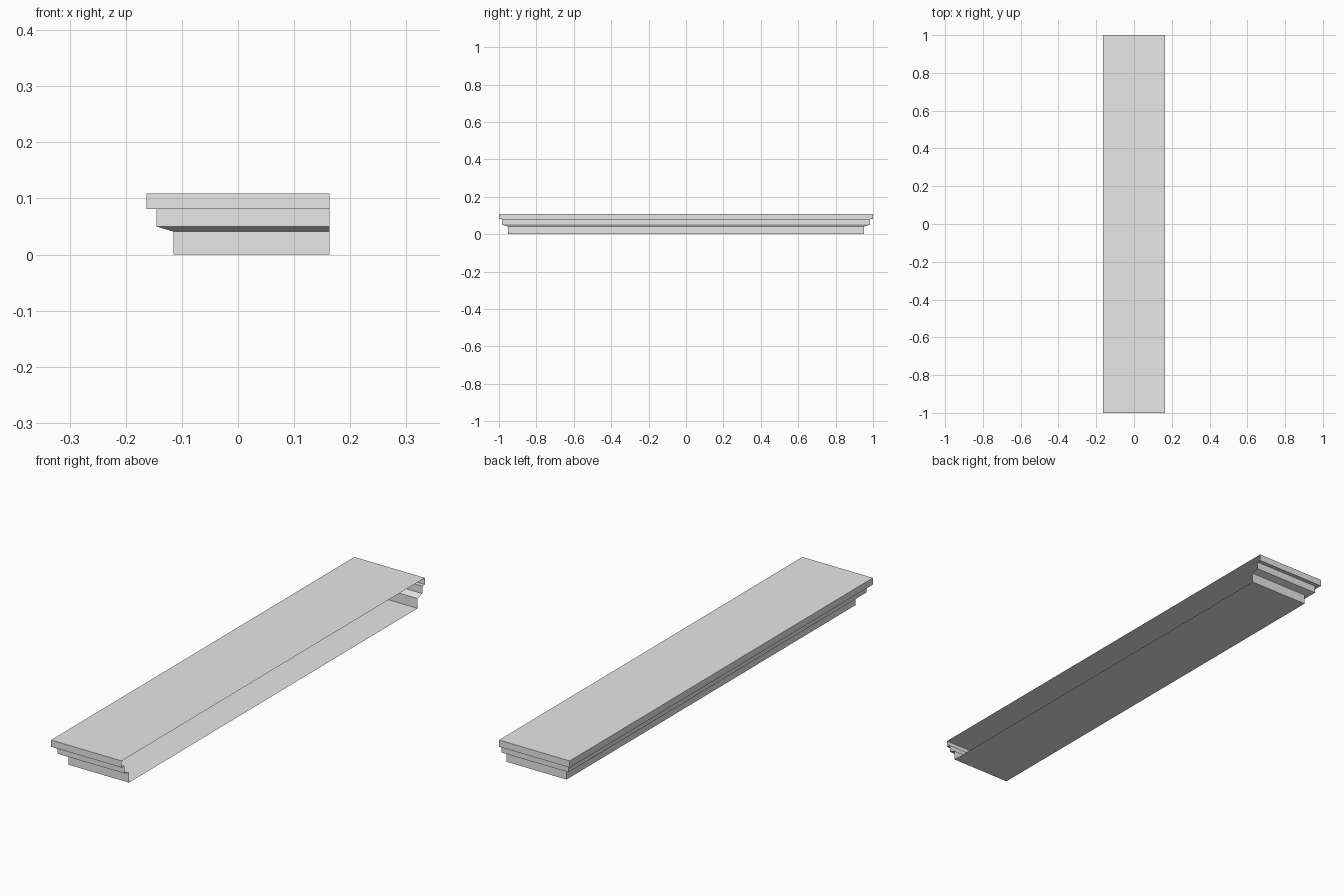
import bpy
import bmesh

cube = bpy.data.objects.get("Cube")
if cube:
    bpy.data.objects.remove(cube, do_unlink=True)

# Plain grey material
GREY = (0.8, 0.8, 0.8, 1.0)
grey = bpy.data.materials.new("light grey")
grey.use_nodes = True
grey.diffuse_color = GREY
grey.node_tree.nodes["Principled BSDF"].inputs["Base Color"].default_value = GREY

HALF_X, HALF_Y = 0.163, 1.0

# Moulding profile: (inset from the outer edge, height), bottom to top
PROFILE = [(0.048, 0.0), (0.048, 0.041), (0.0175, 0.05),
           (0.0175, 0.081), (0.0, 0.081), (0.0, 0.109)]

bm = bmesh.new()


def profile_ring(inset, z):
    """Three-sided run round the ledge; the right-hand side stays open."""
    left, end = -HALF_X + inset, HALF_Y - inset
    corners = [(HALF_X, -end), (left, -end), (left, end), (HALF_X, end)]
    return [bm.verts.new((x, y, z)) for x, y in corners]


rings = [profile_ring(*point) for point in PROFILE]

# Stepped moulding along the two ends and the long closed side
for low, high in zip(rings, rings[1:]):
    for i in range(3):
        bm.faces.new((low[i + 1], low[i], high[i], high[i + 1]))

# Bottom and top panels
bm.faces.new(rings[0])
bm.faces.new(reversed(rings[-1]))
bmesh.ops.recalc_face_normals(bm, faces=bm.faces)
top = max(bm.faces, key=lambda f: f.calc_center_median().z)
if top.normal.z < 0:
    bmesh.ops.reverse_faces(bm, faces=bm.faces)

mesh = bpy.data.meshes.new("stepped_ledge")
bm.to_mesh(mesh)
bm.free()
mesh.materials.append(grey)
ledge = bpy.data.objects.new("stepped_ledge", mesh)
bpy.context.collection.objects.link(ledge)
